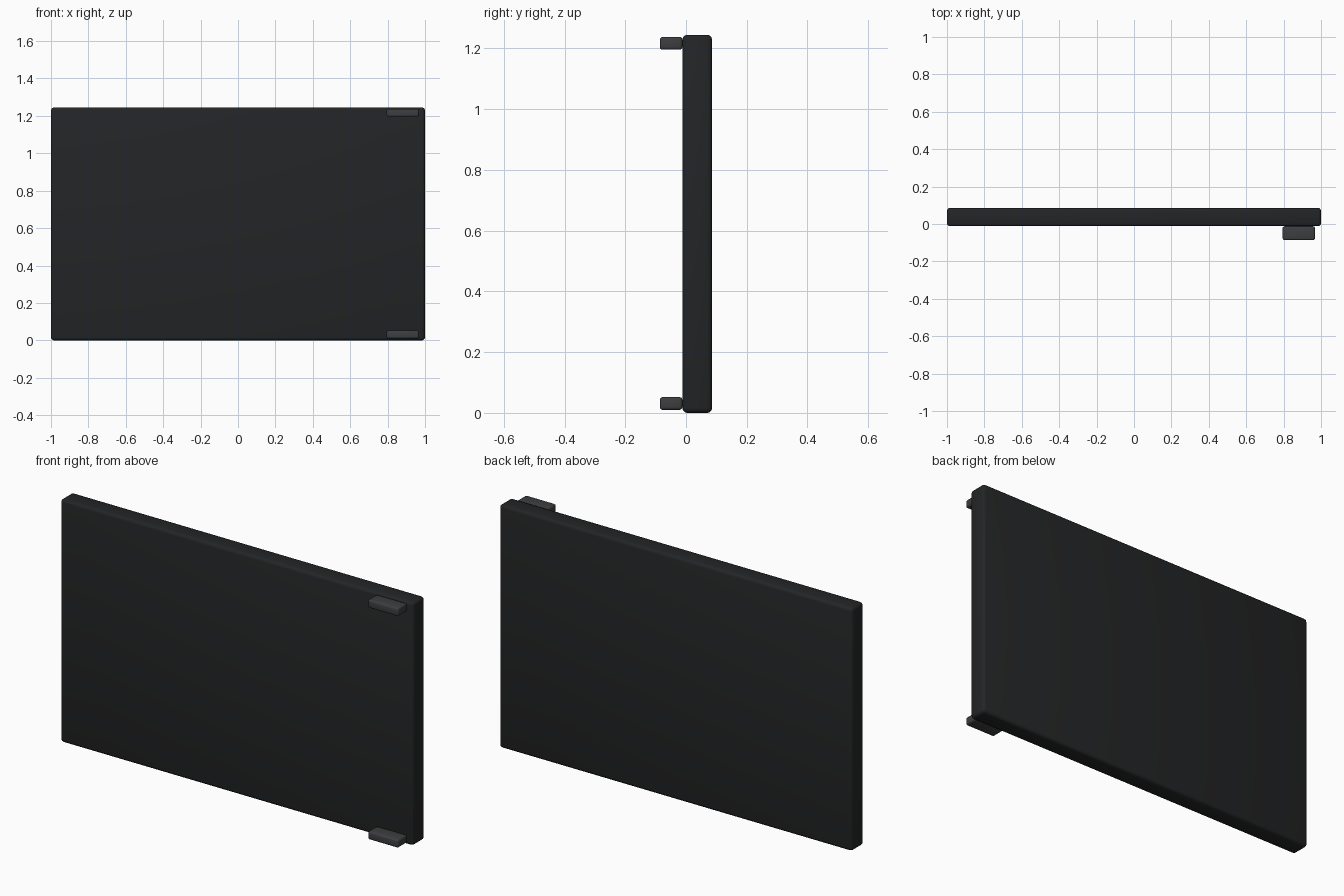
import bpy

if "Cube" in bpy.data.objects:
    bpy.data.objects.remove(bpy.data.objects["Cube"])


def material(name, rgb):
    m = bpy.data.materials.new(name)
    m.diffuse_color = (*rgb, 1)
    m.use_nodes = True
    m.node_tree.nodes["Principled BSDF"].inputs["Base Color"].default_value = m.diffuse_color
    return m


def rounded_box(name, lo, hi, radius, mat):
    bpy.ops.mesh.primitive_cube_add(
        size=1, location=[(a + b) / 2 for a, b in zip(lo, hi)])
    ob = bpy.context.object
    ob.name = name
    ob.scale = [b - a for a, b in zip(lo, hi)]
    bpy.ops.object.transform_apply(location=False, rotation=False, scale=True)
    bevel = ob.modifiers.new("rounded_edges", 'BEVEL')
    bevel.width = radius
    bevel.segments = 3
    ob.data.materials.append(mat)
    bpy.ops.object.modifier_apply(modifier=bevel.name)
    bpy.ops.object.shade_smooth_by_angle()
    return ob


panel_mat = material("dark_panel", (0.017, 0.018, 0.019))
tab_mat = material("dark_grey_tab", (0.047, 0.048, 0.052))

# Main slab
rounded_box("panel", (-1, -0.012, 0), (1, 0.086, 1.245), 0.016, panel_mat)

# Hinge tabs on the front, near the right edge
for name, z in (("lower_tab", 0.031), ("upper_tab", 1.217)):
    rounded_box(name, (0.795, -0.086, z - 0.021), (0.967, -0.012, z + 0.021),
                0.009, tab_mat)
